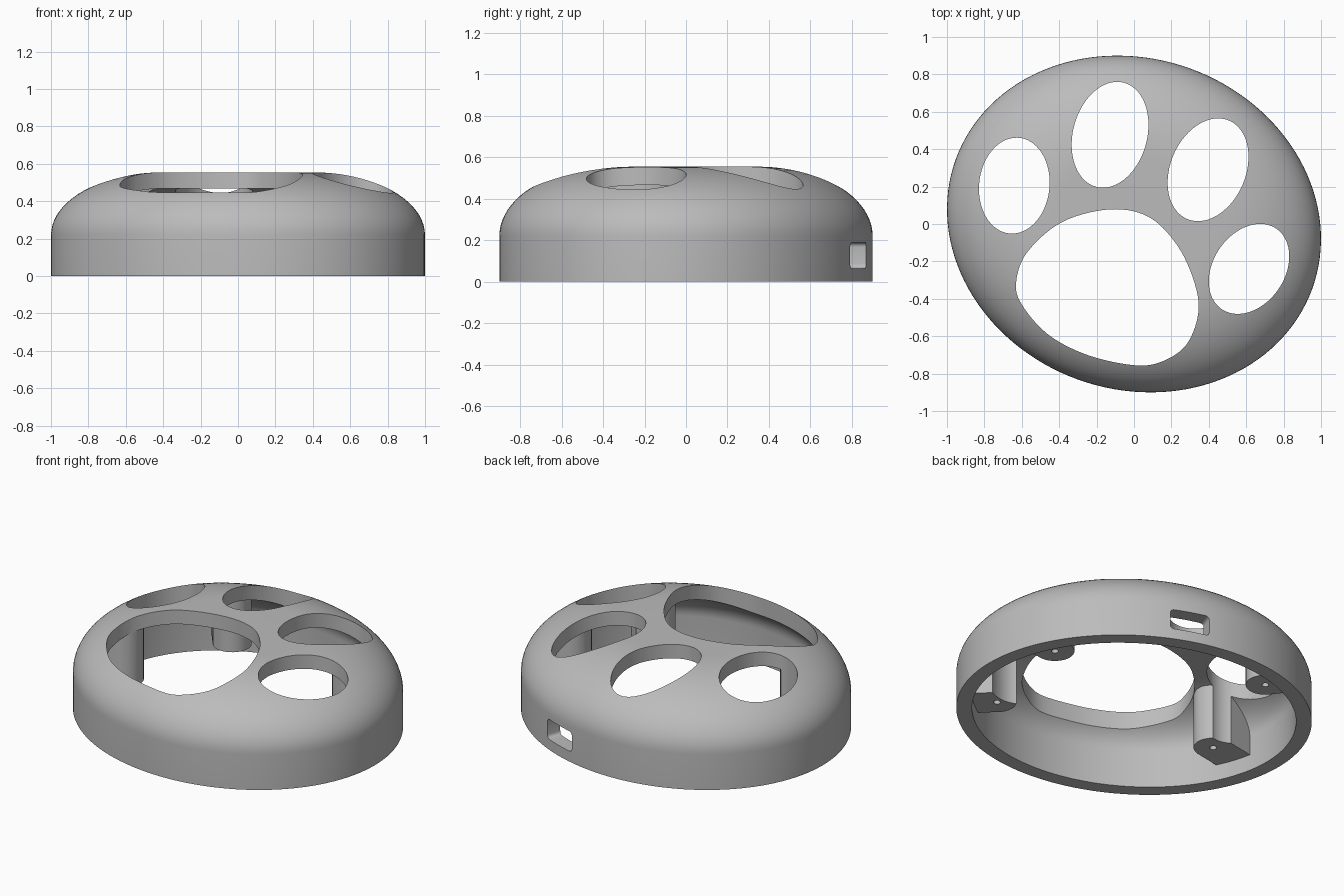
import bpy, bmesh, math
from mathutils import Vector, Matrix

if "Cube" in bpy.data.objects:
    bpy.data.objects.remove(bpy.data.objects["Cube"])

TILT = math.radians(-20)
LONG, SHORT, WALL = 1.014, 0.884, 0.088

grey = bpy.data.materials.new("light_grey")
grey.use_nodes = True
COLOUR = (0.5, 0.5, 0.5, 1)
grey.diffuse_color = COLOUR
grey.node_tree.nodes["Principled BSDF"].inputs["Base Color"].default_value = COLOUR


def ellipse(cx, cy, a, b, angle, n=96):
    turn = Matrix.Rotation(angle, 2)
    return [Vector((cx, cy)) + turn @ Vector((a * math.cos(t), b * math.sin(t)))
            for t in (2 * math.pi * i / n for i in range(n))]


def loft(name, rings):
    """Solid through equal-sized rings, each a pair of outline and height."""
    bm = bmesh.new()
    loops = [[bm.verts.new((p.x, p.y, z)) for p in outline] for outline, z in rings]
    n = len(loops[0])
    for low, high in zip(loops, loops[1:]):
        for i in range(n):
            j = (i + 1) % n
            bm.faces.new((low[i], low[j], high[j], high[i]))
    bm.faces.new(loops[0][::-1])
    bm.faces.new(loops[-1])
    bmesh.ops.recalc_face_normals(bm, faces=bm.faces)
    mesh = bpy.data.meshes.new(name)
    bm.to_mesh(mesh)
    bm.free()
    mesh.materials.append(grey)
    ob = bpy.data.objects.new(name, mesh)
    bpy.context.collection.objects.link(ob)
    return ob


def dome(name, inset, base, shoulder, top, steps=20):
    """Oval body: straight wall, then a broad rounded shoulder up to a flat top."""
    a, b = LONG - inset, SHORT - inset
    flat = 0.4 / (1 - inset)
    rings = [(ellipse(0, 0, a, b, TILT, 128), base)]
    for i in range(steps + 1):
        t = math.pi / 2 * i / steps
        s = flat + (1 - flat) * math.cos(t)
        rings.append((ellipse(0, 0, a * s, b * s, TILT, 128),
                      shoulder + (top - shoulder) * math.sin(t)))
    return loft(name, rings)


def smooth_loop(points, steps=7):
    """Closed smooth curve through the points."""
    out, n = [], len(points)
    for i in range(n):
        p0, p1, p2, p3 = (Vector(points[(i + k - 1) % n]) for k in range(4))
        for s in range(steps):
            t = s / steps
            out.append(0.5 * (2 * p1 + (p2 - p0) * t + (2 * p0 - 5 * p1 + 4 * p2 - p3) * t * t
                              + (3 * p1 - p0 - 3 * p2 + p3) * t ** 3))
    return out


def boolean(target, tool):
    mod = target.modifiers.new("cut", "BOOLEAN")
    mod.operation, mod.solver, mod.object = "DIFFERENCE", "EXACT", tool
    bpy.context.view_layer.objects.active = target
    bpy.ops.object.modifier_apply(modifier=mod.name)
    bpy.data.objects.remove(tool)


# Outer shell and the cavity that hollows it
shell = dome("paw_shell", 0, 0, 0.22, 0.555)
cavity = dome("cavity", WALL, -0.1, 0.22, 0.468)

# Screw posts: round on the inside, running out to the wall
posts = [(0.57, -0.52), (-0.69, -0.13), (-0.46, 0.60), (0.69, 0.13)]
for x, y in posts:
    out = math.atan2(y, x)
    arc = [Vector((0.11 * math.cos(t), 0.11 * math.sin(t)))
           for t in (math.pi / 2 + math.pi * i / 16 for i in range(17))]
    outline = arc + [Vector((0.4, -0.11)), Vector((0.4, 0.11))]
    turn = Matrix.Rotation(out, 2)
    outline = [Vector((x, y)) + turn @ p for p in outline]
    boolean(cavity, loft("post", [(outline, 0.1), (outline, 0.7)]))
boolean(shell, cavity)

# Screw holes in the posts
for x, y in posts:
    hole = ellipse(x, y, 0.02, 0.02, 0, 20)
    boolean(shell, loft("screw_hole", [(hole, 0.0), (hole, 0.3)]))

# Toe openings
for cx, cy, a, b, deg in [(-0.64, 0.205, 0.188, 0.257, -6), (-0.128, 0.477, 0.198, 0.288, -15),
                          (0.396, 0.29, 0.201, 0.286, -23), (0.615, -0.24, 0.191, 0.26, -34)]:
    toe = ellipse(cx, cy, a, b, math.radians(deg))
    boolean(shell, loft("toe_opening", [(toe, -0.2), (toe, 0.8)]))

# Main pad opening
pad = smooth_loop([(-0.13, 0.078), (0.08, 0.037), (0.235, -0.12), (0.325, -0.32), (0.343, -0.48),
                   (0.28, -0.645), (0.15, -0.735), (0, -0.755), (-0.25, -0.70), (-0.46, -0.59),
                   (-0.6, -0.43), (-0.63, -0.31), (-0.57, -0.15), (-0.385, 0.01)])
boolean(shell, loft("pad_opening", [(pad, -0.2), (pad, 0.8)]))

# Rounded cable slot through the back wall
corners = [(sx * 0.095 + 0.022 * math.cos(t), sz * 0.04 + 0.022 * math.sin(t))
           for sx, sz, start in ((1, 1, 0), (-1, 1, 1), (-1, -1, 2), (1, -1, 3))
           for t in (math.pi / 2 * (start + k / 5) for k in range(6))]
slot_outline = [Vector(c) for c in corners]
slot = loft("cable_slot", [(slot_outline, -0.2), (slot_outline, 0.2)])
slot.data.transform(Matrix.Translation((0.285, 0.826, 0.127))
                    @ Matrix.Rotation(math.radians(-19), 4, "Z")
                    @ Matrix.Rotation(math.radians(90), 4, "X"))
boolean(shell, slot)

# Smooth shading with crisp rims
bpy.ops.object.select_all(action="DESELECT")
shell.select_set(True)
bpy.context.view_layer.objects.active = shell
bpy.ops.object.shade_smooth_by_angle(angle=math.radians(30))
